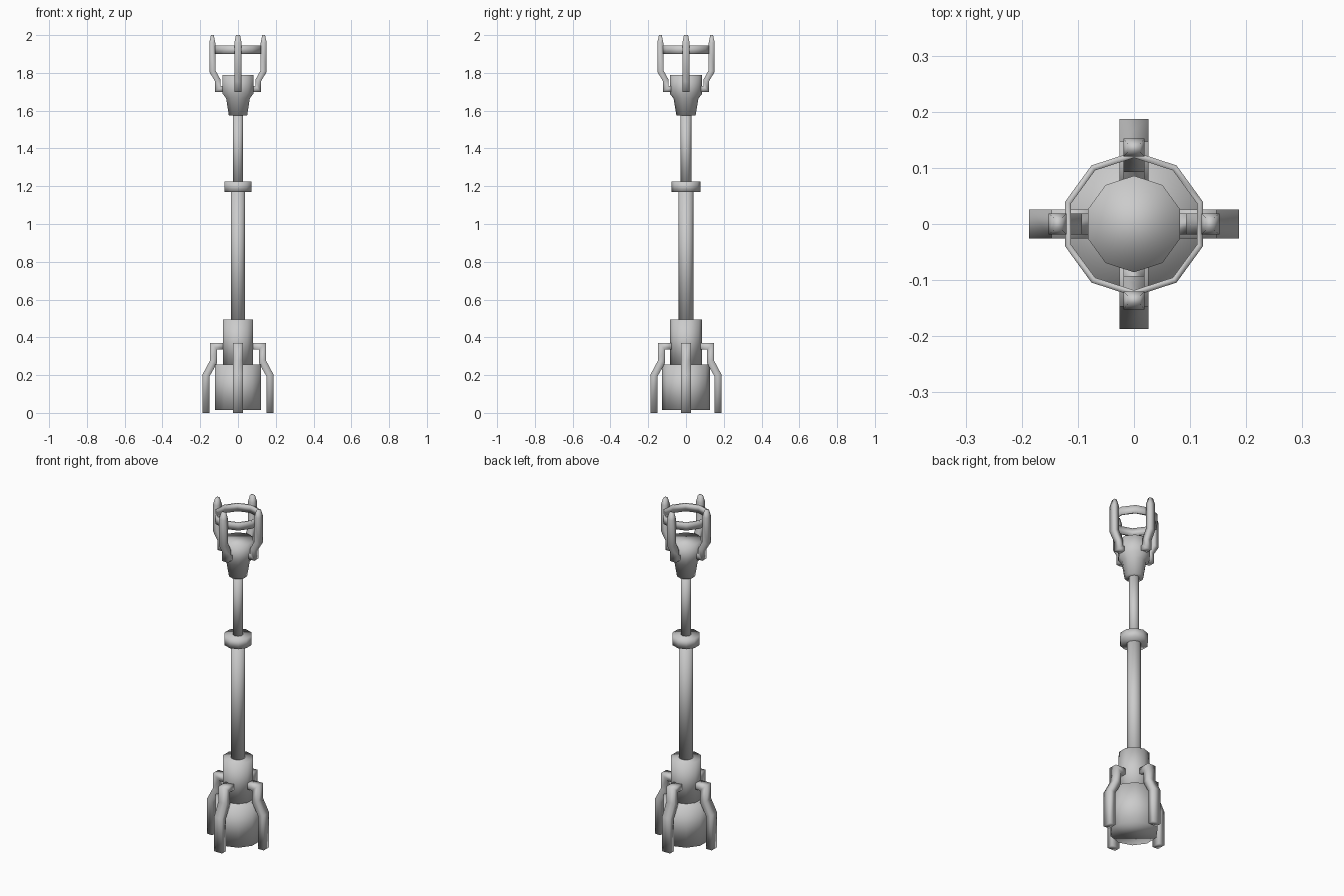
import bpy, bmesh
from math import pi, cos, sin
from mathutils import Matrix, Vector

if "Cube" in bpy.data.objects:
    bpy.data.objects.remove(bpy.data.objects["Cube"])

SIDES = 10


def finish(bm, name):
    bmesh.ops.recalc_face_normals(bm, faces=bm.faces)
    mesh = bpy.data.meshes.new(name)
    bm.to_mesh(mesh)
    bm.free()
    for p in mesh.polygons:
        p.use_smooth = True
    ob = bpy.data.objects.new(name, mesh)
    bpy.context.collection.objects.link(ob)
    return ob


def lathe(name, profile, closed=False):
    """Ten-sided turned part with a corner on +y; capped, or a closed ring section."""
    bm = bmesh.new()
    rings = []
    for r, z in profile:
        rings.append([bm.verts.new((r * cos(pi / 2 + 2 * pi * i / SIDES),
                                    r * sin(pi / 2 + 2 * pi * i / SIDES), z))
                      for i in range(SIDES)])
    pairs = list(zip(rings, rings[1:]))
    if closed:
        pairs.append((rings[-1], rings[0]))
    else:
        bm.faces.new(rings[0])
        bm.faces.new(rings[-1])
    for a, b in pairs:
        for i in range(SIDES):
            j = (i + 1) % SIDES
            bm.faces.new((a[i], a[j], b[j], b[i]))
    return finish(bm, name)


def bracket(name, sections):
    """Four bent bars around the axis; each section is (inner r, z, outer r, z, half width)."""
    for k in range(4):
        bm = bmesh.new()
        turn = Matrix.Rotation(k * pi / 2, 3, 'Z')
        loops = []
        for r0, z0, r1, z1, w in sections:
            pts = ((r0, -w, z0), (r1, -w, z1), (r1, w, z1), (r0, w, z0))
            loops.append([bm.verts.new(turn @ Vector(p)) for p in pts])
        for a, b in zip(loops, loops[1:]):
            for i in range(4):
                j = (i + 1) % 4
                bm.faces.new((a[i], a[j], b[j], b[i]))
        bm.faces.new(loops[0])
        bm.faces.new(loops[-1])
        finish(bm, f"{name}_{k + 1}")


# Base and poles
lathe("base_drum", [(0.127, 0.015), (0.127, 0.255)])
lathe("base_neck", [(0.084, 0.255), (0.084, 0.495)])
lathe("lower_pole", [(0.039, 0.48), (0.039, 1.18)])
lathe("collar", [(0.0755, 1.17), (0.0755, 1.225)])
lathe("upper_pole", [(0.028, 1.21), (0.028, 1.59)])

# Lamp head and the hoop above it
lathe("head_cup", [(0.051, 1.575), (0.066, 1.665), (0.086, 1.69), (0.086, 1.79)])
lathe("hoop", [(0.118, 1.9), (0.129, 1.9), (0.129, 1.945), (0.118, 1.945)], closed=True)

# Legs around the base
W = 0.026
bracket("leg", [
    (0.15, 0.0, 0.187, 0.0, W), (0.15, 0.195, 0.187, 0.205, W),
    (0.11, 0.265, 0.147, 0.28, W), (0.11, 0.335, 0.147, 0.37, W),
    (0.07, 0.335, 0.07, 0.37, W)])

# Prongs around the head
W = 0.019
bracket("prong", [
    (0.128, 2.0, 0.143, 2.0, 0.011), (0.12, 1.96, 0.152, 1.96, W),
    (0.12, 1.815, 0.152, 1.805, W), (0.093, 1.765, 0.121, 1.755, W),
    (0.093, 1.73, 0.121, 1.70, W), (0.07, 1.73, 0.07, 1.70, W)])
